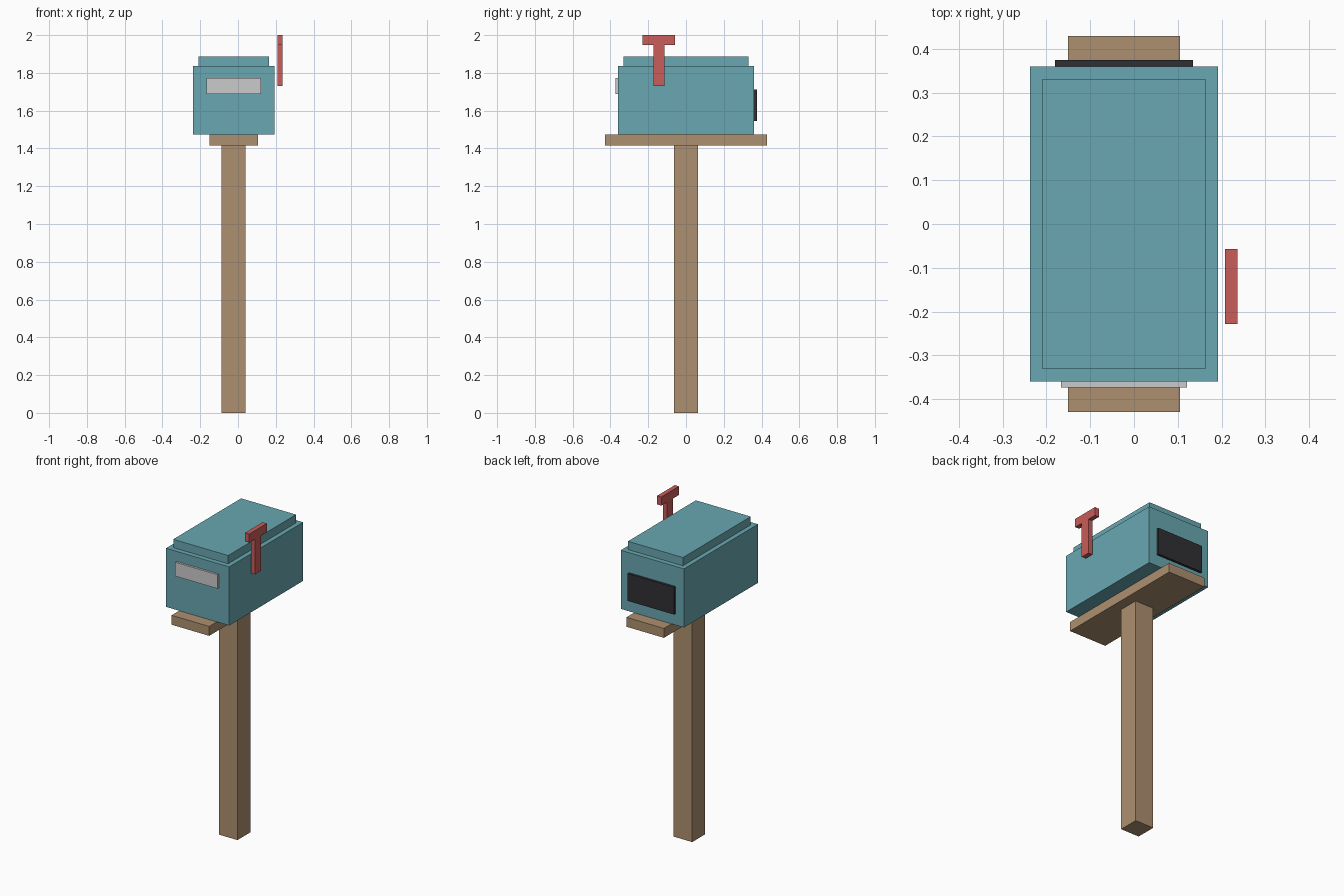
import bpy

if "Cube" in bpy.data.objects:
    bpy.data.objects.remove(bpy.data.objects["Cube"])

CX = -0.023  # centre line of post and box


def material(name, rgb):
    m = bpy.data.materials.new(name)
    m.diffuse_color = (*rgb, 1)
    m.use_nodes = True
    m.node_tree.nodes["Principled BSDF"].inputs["Base Color"].default_value = m.diffuse_color
    return m


wood = material("wood", (0.42, 0.28, 0.16))
teal = material("teal_paint", (0.14, 0.39, 0.44))
red = material("red_paint", (0.58, 0.11, 0.10))
dark = material("dark_panel", (0.03, 0.03, 0.035))


def box(name, x, y, z, mat=None):
    """Box spanning the (min, max) ranges on each axis."""
    bpy.ops.mesh.primitive_cube_add(size=1)
    o = bpy.context.object
    o.name = name
    for v in o.data.vertices:
        v.co = [(r[0] + r[1]) / 2 + c * (r[1] - r[0]) for r, c in zip((x, y, z), v.co)]
    if mat:
        o.data.materials.append(mat)
    return o


def span(half, centre=0.0):
    return (centre - half, centre + half)


# Wooden support
box("post", span(0.0635, CX), span(0.063), (0, 1.415), wood)
box("shelf", span(0.128, CX), span(0.43), (1.415, 1.473), wood)

# Letter box and raised lid
box("box_body", span(0.215, CX), span(0.36), (1.475, 1.836), teal)
box("lid", span(0.187, CX), span(0.33), (1.836, 1.887), teal)

# Front plate and rear panel
box("front_plate", span(0.144, CX), (-0.373, -0.36), (1.688, 1.774))
box("rear_panel", span(0.158, CX), (0.36, 0.375), (1.545, 1.713), dark)

# Signal flag on the right side
box("flag_stem", (0.208, 0.2365), span(0.029, -0.143), (1.73, 1.947), red)
box("flag_head", (0.208, 0.2365), span(0.086, -0.143), (1.947, 2.0), red)
